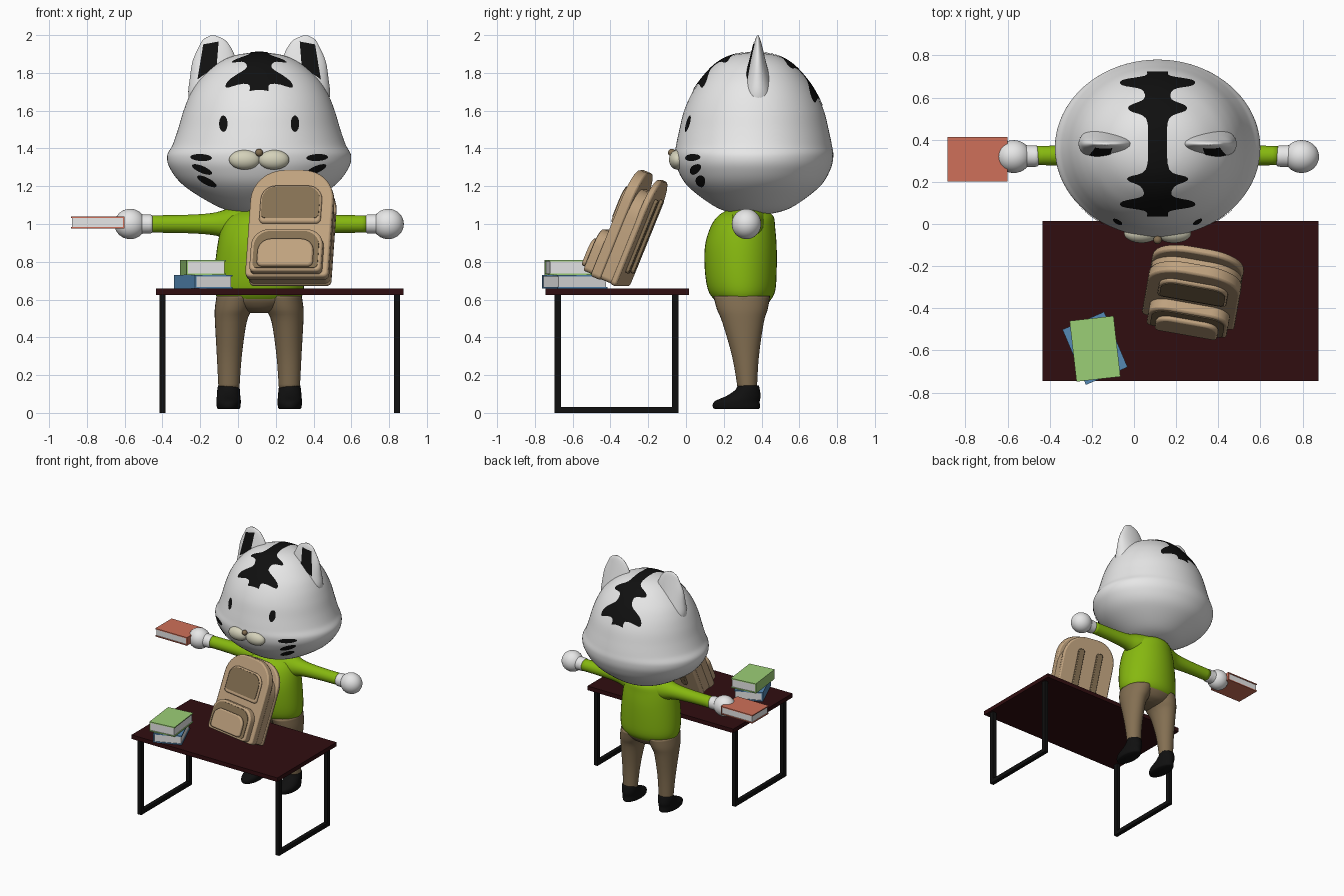
import bpy, bmesh, math
from mathutils import Vector, Matrix
from mathutils.bvhtree import BVHTree

cube = bpy.data.objects.get("Cube")
if cube:
    bpy.data.objects.remove(cube, do_unlink=True)

MID = 0.112  # centre line of the figure


def material(name, *rgb):
    m = bpy.data.materials.new(name)
    m.use_nodes = True
    m.diffuse_color = (*rgb, 1)
    m.node_tree.nodes["Principled BSDF"].inputs["Base Color"].default_value = (*rgb, 1)
    return m


white = material("white", .8, .8, .8)
black = material("black", .005, .005, .005)
green = material("shirt green", .24, .48, .005)
wood = material("dark wood", .03, .004, .005)
red = material("salmon red", .62, .16, .1)
blue = material("book blue", .09, .25, .46)
lime = material("light green", .33, .62, .18)
tan = material("tan", .52, .36, .21)
brown = material("brown", .23, .16, .085)
cream = material("cream", .66, .64, .49)


def finish(name, bm, mat, smooth=True, matrix=None):
    bmesh.ops.recalc_face_normals(bm, faces=bm.faces)
    if matrix:
        bm.transform(matrix)
    me = bpy.data.meshes.new(name)
    for f in bm.faces:
        f.smooth = smooth
    bm.to_mesh(me)
    bm.free()
    me.materials.append(mat)
    ob = bpy.data.objects.new(name, me)
    bpy.context.collection.objects.link(ob)
    return ob


def spline(rows, steps):
    """Smooth curve through rows of numbers."""
    rows = [Vector(r) for r in rows]
    out = []
    for i in range(len(rows) - 1):
        a, b, c, d = (rows[max(0, min(len(rows) - 1, i + k))] for k in (-1, 0, 1, 2))
        for s in range(steps):
            t = s / steps
            out.append(b + (c - a) * (t / 2) + (a * 2 - b * 5 + c * 4 - d) * (t * t / 2)
                       + (b * 3 - a - c * 3 + d) * (t ** 3 / 2))
    return out + [rows[-1]]


def loft(name, rows, mat, seg=32, steps=4, sideways=0):
    """Elliptical rings (height, centre x, centre y, radius x, radius y)."""
    bm = bmesh.new()
    rings = []
    for h, cx, cy, rx, ry in spline(rows, steps):
        ring = []
        for k in range(seg):
            a = 2 * math.pi * k / seg
            x, y = cx + max(rx, .001) * math.cos(a), cy + max(ry, .001) * math.sin(a)
            ring.append(bm.verts.new((MID + sideways * h, y, x) if sideways else (x, y, h)))
        rings.append(ring)
    for r, q in zip(rings, rings[1:]):
        for k in range(seg):
            n = (k + 1) % seg
            bm.faces.new((r[k], r[n], q[n], q[k]))
    bm.faces.new(rings[0])
    bm.faces.new(rings[-1])
    return finish(name, bm, mat)


def ball(name, loc, size, mat):
    bm = bmesh.new()
    bmesh.ops.create_uvsphere(bm, u_segments=32, v_segments=20, radius=1)
    return finish(name, bm, mat, matrix=Matrix.Translation(loc) @ Matrix.Diagonal((*size, 1)))


def box(name, lo, hi, mat, matrix=None):
    bm = bmesh.new()
    bmesh.ops.create_cube(bm, size=1)
    lo, hi = Vector(lo), Vector(hi)
    bm.transform(Matrix.Translation((lo + hi) / 2) @ Matrix.Diagonal((*(hi - lo), 1)))
    return finish(name, bm, mat, False, matrix)


def painted(name, target, point, ray, nu, nv, mat):
    """Thin patch that hugs the target surface."""
    me = target.data
    tree = BVHTree.FromPolygons([v.co for v in me.vertices], [p.vertices for p in me.polygons])
    bm = bmesh.new()
    grid = []
    for i in range(nu + 1):
        line = []
        for j in range(nv + 1):
            start = Vector(point(i / nu, j / nv))
            hit, nor = tree.ray_cast(start, Vector(ray))[:2]
            if hit is None:
                hit, nor = tree.find_nearest(start - Vector(ray) * start.dot(Vector(ray)))[:2]
            line.append(bm.verts.new(hit + nor * .004))
        grid.append(line)
    for i in range(nu):
        for j in range(nv):
            bm.faces.new((grid[i][j], grid[i + 1][j], grid[i + 1][j + 1], grid[i][j + 1]))
    bmesh.ops.remove_doubles(bm, verts=bm.verts, dist=.0002)
    ob = finish(name, bm, mat)
    # make the patch face the same way as the rays came from
    if sum(p.normal.dot(Vector(ray)) * p.area for p in ob.data.polygons) > 0:
        ob.data.flip_normals()
    return ob


def oval(name, target, x, z, a, b, tilt, mat):
    c, s = math.cos(tilt), math.sin(tilt)

    def point(u, v):
        p, q = u * a * math.cos(2 * math.pi * v), u * b * math.sin(2 * math.pi * v)
        return (x + p * c - q * s, -1, z + p * s + q * c)
    return painted(name, target, point, (0, 1, 0), 5, 28, mat)


# Head: height, half width, half depth
shape = [(1.05, .0, .0), (1.06, .12, .12), (1.1, .235, .22), (1.2, .395, .35), (1.29, .47, .405),
         (1.36, .487, .42), (1.42, .458, .412), (1.5, .43, .395), (1.6, .4, .37),
         (1.69, .363, .33), (1.77, .31, .277), (1.85, .22, .2), (1.895, .12, .11), (1.91, 0, 0)]
head = loft("head", [(z, MID, .36, rx, ry) for z, rx, ry in shape], white, 80, 6)

# Crown stripe: half width along the head
widths = spline([(.04, .05), (.065, .06), (.085, .165), (.11, .165), (.135, .07), (.18, .08), (.205, .135),
                 (.225, .135), (.26, .055), (.4, .045), (.5, .055), (.535, .13), (.56, .13), (.59, .065),
                 (.635, .075), (.655, .165), (.68, .165), (.7, .06), (.72, .05)], 4)


def crown(u, v):
    y, w = widths[round(v * (len(widths) - 1))]
    return (MID + (2 * u - 1) * w, y, 3)


painted("crown_stripe", head, crown, (0, 0, -1), 12, len(widths) - 1, black)

for s, side in ((-1, "right"), (1, "left")):
    # Ears and their dark insides
    ear = loft(side + "_ear", [(z, MID + s * d, .38, rx, ry) for z, d, rx, ry in (
        (1.58, .25, .1, .1), (1.68, .25, .125, .085), (1.77, .245, .122, .065), (1.86, .237, .116, .043),
        (1.93, .235, .088, .026), (1.975, .24, .058, .014), (1.997, .245, .015, .005))], white, 40)

    def inside(u, v):
        low = Vector((.325, 1.765)).lerp(Vector((.225, 1.835)), u)
        p = low.lerp(Vector((.295, 1.95)).lerp(Vector((.215, 1.965)), u), v)
        return (MID + s * p.x, -1, p.y)
    painted(side + "_inner_ear", ear, inside, (0, 1, 0), 8, 12, black)

    # Face
    oval(side + "_eye", head, MID + s * .188, 1.53, .022, .043, 0, black)
    for i, (d, z, tilt) in enumerate(((.305, 1.352, .05), (.3, 1.29, .4), (.275, 1.228, .48))):
        oval(f"{side}_whisker_{i}", head, MID + s * d, z, .057, .018, s * tilt, black)
    ball(side + "_muzzle", (MID + s * .077, -.045, 1.34), (.082, .045, .052), cream)

    # Arm, cuff and hand
    loft(side + "_sleeve", [(d, 1, .325, r, r) for d, r in (
        (.08, .11), (.17, .08), (.25, .058), (.4, .048), (.575, .046))], green, 28, 4, s)
    loft(side + "_cuff", [(d, 1, .322, r, r) for d, r in (
        (.565, .044), (.575, .05), (.61, .051), (.66, .055))], white, 28, 3, s)
    ball(side + "_hand", (MID + s * .683, .32, 1), (.083, .078, .08), white)

    # Leg and shoe
    loft(side + "_leg", [(z, MID + s * d, y, rx, ry) for z, d, y, rx, ry in (
        (.12, .16, .325, .055, .05), (.3, .158, .315, .066, .071), (.48, .15, .302, .084, .11),
        (.55, .135, .298, .1, .135), (.62, .115, .295, .11, .15))], brown)
    loft(side + "_shoe", [(z, MID + s * .162, y, rx, ry) for z, y, rx, ry in (
        (.02, .27, .056, .115), (.03, .267, .062, .125), (.06, .27, .065, .12), (.09, .305, .062, .09),
        (.12, .325, .06, .066), (.145, .33, .056, .056))], black)

ball("nose", (MID, -.075, 1.378), (.02, .02, .02), brown)

# Shirt and hips
loft("shirt", [(z, MID, y, rx, ry) for z, y, rx, ry in (
    (.585, .3, .18, .12), (.6, .3, .215, .15), (.65, .295, .236, .178), (.75, .29, .236, .19),
    (.88, .29, .222, .19), (.98, .3, .2, .172), (1.04, .315, .165, .148), (1.075, .32, .1, .1))], green, 40)
loft("trouser_hips", [(z, MID, .298, rx, ry) for z, rx, ry in (
    (.53, .05, .06), (.55, .14, .11), (.59, .222, .145), (.62, .224, .155))], brown, 40)

# Desk
box("desk_top", (-.435, -.745, .625), (.875, .015, .658), wood)
for x, side in ((-.415, "right"), (.825, "left")):
    for y, end in ((-.695, "front"), (-.075, "back")):
        box(f"desk_{side}_{end}_leg", (x, y, 0), (x + .032, y + .034, .63), black)
    box(f"desk_{side}_foot_bar", (x, -.695, 0), (x + .032, -.041, .032), black)


# Books: spine on the local -x side
def book(name, loc, turn, w, l, h, mat):
    m = Matrix.Translation(loc) @ Matrix.Rotation(math.radians(turn), 4, 'Z')
    x, y, t = w / 2, l / 2, .008
    box(name + "_bottom_cover", (-x, -y, 0), (x, y, t), mat, m)
    box(name + "_top_cover", (-x, -y, h - t), (x, y, h), mat, m)
    box(name + "_spine", (-x, -y, 0), (t - x, y, h), mat, m)
    box(name + "_pages", (t - x, .006 - y, t), (x - .006, y - .006, h - t), white, m)


book("blue_book", (-.185, -.59, .658), 23, .215, .285, .073, blue)
book("green_book", (-.185, -.592, .731), 6.5, .21, .29, .078, lime)
book("held_book", (-.743, .307, .975), 180, .284, .21, .066, red)

# Backpack, leaning back and turned a little
lean = (Matrix.Translation((.278, -.335, .668)) @ Matrix.Rotation(math.radians(-10), 4, 'Z')
        @ Matrix.Rotation(math.radians(-22.4), 4, 'X'))


def panel(name, w, z0, z1, near, far, r, mat, x=0, foot=.025, soft=.01):
    """Upright slab with rounded top corners, between two depths."""
    bm = bmesh.new()
    loop = []
    for sx, cz, rad, a0 in ((1, z0 + foot, foot, -90), (1, z1 - r, r, 0), (-1, z1 - r, r, 90), (-1, z0 + foot, foot, 180)):
        for k in range(9):
            a = math.radians(a0 + k * 11.25)
            loop.append(bm.verts.new((x + sx * (w / 2 - rad) + rad * math.cos(a), -near, cz + rad * math.sin(a))))
    face = bm.faces.new(loop)
    ext = bmesh.ops.extrude_face_region(bm, geom=[face])["geom"]
    bmesh.ops.translate(bm, vec=(0, near - far, 0), verts=[v for v in ext if isinstance(v, bmesh.types.BMVert)])
    ob = finish(name, bm, mat, True, lean)
    if soft:
        bev = ob.modifiers.new("soft edge", 'BEVEL')
        bev.width, bev.segments, bev.limit_method = soft, 2, 'ANGLE'
    bpy.context.view_layer.objects.active = ob
    ob.select_set(True)
    bpy.ops.object.shade_smooth_by_angle(angle=math.radians(35))
    ob.select_set(False)
    return ob


panel("backpack_back", .44, 0, .6, 0, .035, .17, tan)
panel("backpack_core", .435, .005, .52, .03, .1, .15, tan, soft=0)
panel("backpack_front", .445, 0, .61, .09, .148, .17, tan)
panel("upper_pocket", .33, .3, .515, .14, .165, .08, tan)
panel("upper_pocket_face", .31, .325, .505, .16, .169, .075, brown, soft=0)
panel("lower_pocket", .385, .01, .25, .14, .2, .09, tan)
panel("lower_pocket_face", .35, .025, .235, .195, .204, .085, brown, soft=0)
panel("lower_pocket_flap", .3, .03, .185, .2, .228, .07, tan)
for s, side in ((-1, "right"), (1, "left")):
    panel(side + "_shoulder_strap", .05, .08, .5, -.018, .002, .02, brown, s * .08, .02, .004)
